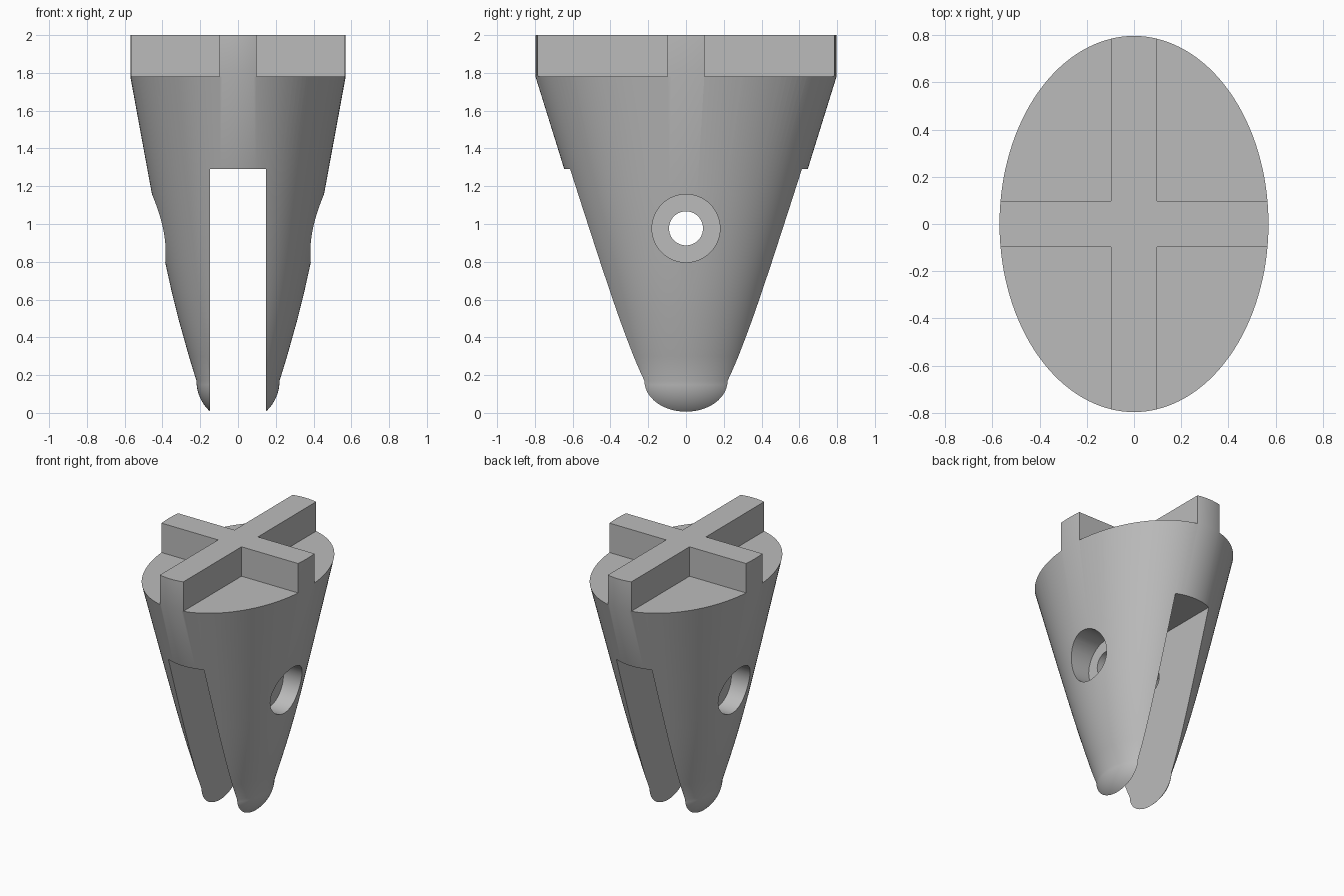
import bpy
import bmesh
import math
from mathutils import Matrix, Vector

if "Cube" in bpy.data.objects:
    bpy.data.objects.remove(bpy.data.objects["Cube"], do_unlink=True)

SEGMENTS = 128
grey = bpy.data.materials.new("light_grey")
grey.use_nodes = True
COLOUR = (0.5, 0.5, 0.5, 1)
grey.diffuse_color = COLOUR
grey.node_tree.nodes["Principled BSDF"].inputs["Base Color"].default_value = COLOUR


def make_object(name, bm):
    bmesh.ops.recalc_face_normals(bm, faces=bm.faces)
    mesh = bpy.data.meshes.new(name)
    bm.to_mesh(mesh)
    bm.free()
    mesh.materials.append(grey)
    obj = bpy.data.objects.new(name, mesh)
    bpy.context.collection.objects.link(obj)
    return obj


def loft(name, sections):
    """Skin a stack of ellipses given as (height, x radius, y radius)."""
    bm = bmesh.new()
    rings = []
    for z, a, b in sections:
        angles = [math.tau * i / SEGMENTS for i in range(SEGMENTS)]
        rings.append([bm.verts.new((a * math.cos(t), b * math.sin(t), z)) for t in angles])
    for low, high in zip(rings, rings[1:]):
        for i in range(SEGMENTS):
            j = (i + 1) % SEGMENTS
            bm.faces.new((low[i], low[j], high[j], high[i]))
    bm.faces.new(rings[0])
    bm.faces.new(rings[-1])
    return make_object(name, bm)


def box(name, low, high):
    low, high = Vector(low), Vector(high)
    bm = bmesh.new()
    bmesh.ops.create_cube(bm, size=1, matrix=Matrix.Translation((low + high) / 2)
                          @ Matrix.Diagonal((*(high - low), 1)))
    return make_object(name, bm)


def rod(name, radius, x0, x1, z):
    bm = bmesh.new()
    place = Matrix.Translation(((x0 + x1) / 2, 0, z)) @ Matrix.Rotation(math.pi / 2, 4, "Y")
    bmesh.ops.create_cone(bm, cap_ends=True, segments=64, radius1=radius,
                          radius2=radius, depth=x1 - x0, matrix=place)
    return make_object(name, bm)


def cut(target, cutter):
    cutter.hide_render = True
    mod = target.modifiers.new("cut", "BOOLEAN")
    mod.operation = "DIFFERENCE"
    mod.solver = "EXACT"
    mod.object = cutter
    bpy.ops.object.select_all(action="DESELECT")
    target.select_set(True)
    bpy.context.view_layer.objects.active = target
    bpy.ops.object.modifier_apply(modifier=mod.name)
    bpy.data.objects.remove(cutter, do_unlink=True)


# Tapered oval body with a rounded tip and a straight crown
TIP_Z, TIP_A, TIP_B = 0.17, 0.22, 0.296
sections = []
for i in range(2, 16):
    t = math.pi / 2 * i / 16
    sections.append((TIP_Z - TIP_A * math.cos(t), TIP_A * math.sin(t), TIP_B * math.sin(t)))
for z, a in ((TIP_Z, TIP_A), (0.3, 0.26), (0.5, 0.316), (0.65, 0.353),
             (0.8, 0.386), (1.16, 0.456), (1.78, 0.57)):
    sections.append((z, a, TIP_B + (z - TIP_Z) * 0.311))
sections.append((2.0, 0.57, 0.797))
body = loft("forked_body", sections)

# Fork slot running front to back
cut(body, box("slot_cutter", (-0.147, -1, -0.5), (0.147, 1, 1.29)))

# Pin hole with a counterbore on each side
PIN_Z = 0.977
cut(body, rod("pin_cutter", 0.09, -1, 1, PIN_Z))
for x0, x1 in ((0.25, 1), (-1, -0.25)):
    cut(body, rod("counterbore_cutter", 0.18, x0, x1, PIN_Z))

# Four corner notches leave a raised cross on the crown
for sx in (-1, 1):
    for sy in (-1, 1):
        xs = sorted((0.097 * sx, sx))
        ys = sorted((0.097 * sy, sy))
        cut(body, box("notch_cutter", (xs[0], ys[0], 1.78), (xs[1], ys[1], 2.5)))

bpy.ops.object.select_all(action="DESELECT")
body.select_set(True)
bpy.context.view_layer.objects.active = body
bpy.ops.object.shade_smooth_by_angle(angle=math.radians(30))
